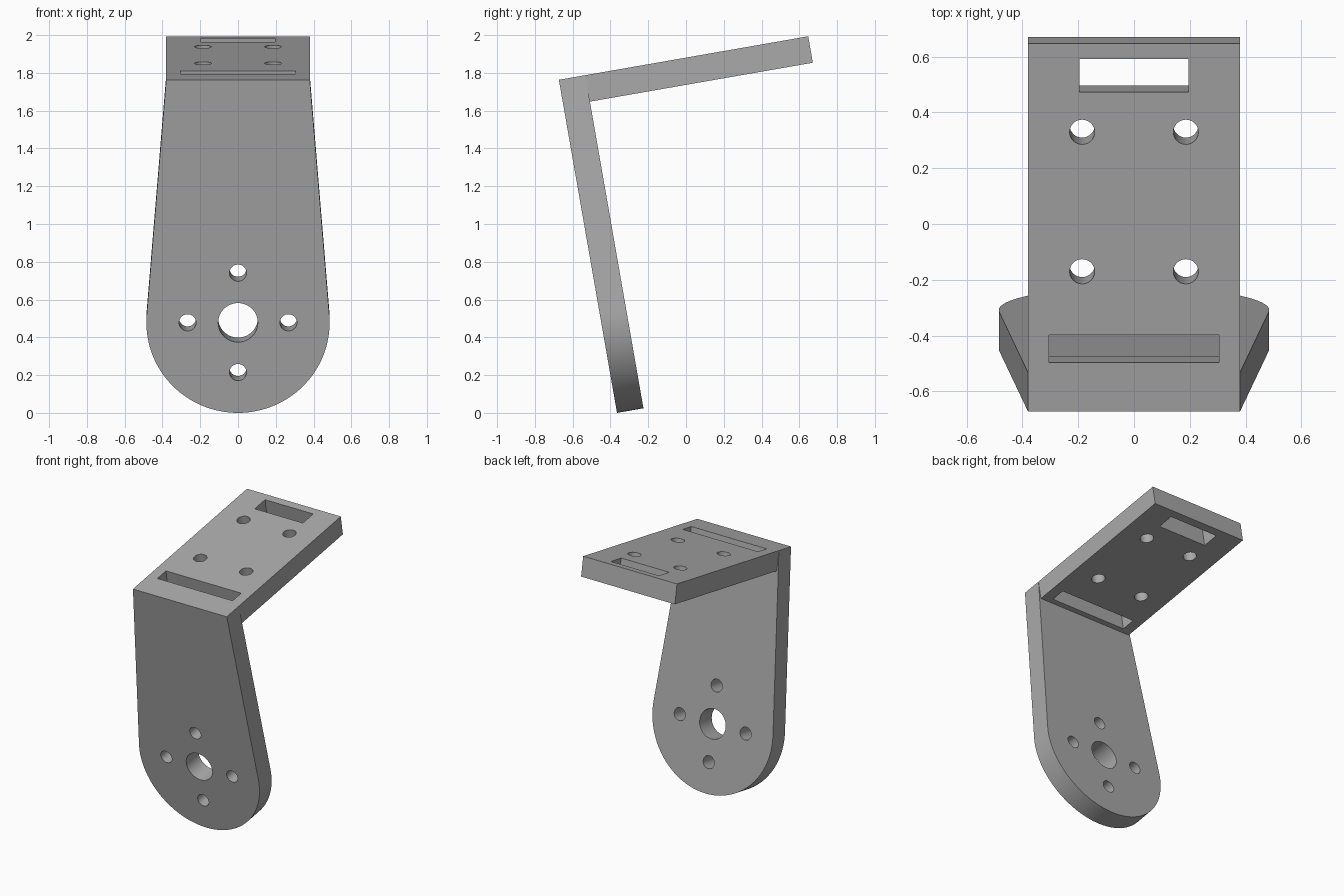
import bpy, bmesh
from math import sin, cos, pi, radians, asin
from mathutils import Matrix

cube = bpy.data.objects.get("Cube")
if cube:
    bpy.data.objects.remove(cube, do_unlink=True)

TILT = radians(9.9)
THICK = 0.142
HALF_W = 0.38        # half width of the shelf and the bend
ROUND_R = 0.485      # rounded end of the upright
HUB = 1.305          # distance from the bend down to the hub centre
LENGTH = 1.34        # shelf length

grey = bpy.data.materials.new("plain grey")
grey.use_nodes = True
colour = (0.4, 0.4, 0.4, 1)
grey.diffuse_color = colour
grey.node_tree.nodes["Principled BSDF"].inputs["Base Color"].default_value = colour


def prism(name, outline, direction):
    """Extrude a closed 3D outline along a direction."""
    bm = bmesh.new()
    face = bm.faces.new([bm.verts.new(p) for p in outline])
    new = bmesh.ops.extrude_face_region(bm, geom=[face])["geom"]
    moved = [v for v in new if isinstance(v, bmesh.types.BMVert)]
    bmesh.ops.translate(bm, verts=moved, vec=direction)
    bmesh.ops.recalc_face_normals(bm, faces=bm.faces)
    mesh = bpy.data.meshes.new(name)
    bm.to_mesh(mesh)
    bm.free()
    obj = bpy.data.objects.new(name, mesh)
    bpy.context.collection.objects.link(obj)
    mesh.materials.append(grey)
    return obj


def circle(cx, cy, r, n=48):
    return [(cx + r * cos(2 * pi * i / n), cy + r * sin(2 * pi * i / n)) for i in range(n)]


def rect(x, y0, y1):
    return [(-x, y0), (x, y0), (x, y1), (-x, y1)]


def across_shelf(name, pts, z0=-0.3, depth=0.5):
    return prism(name, [(x, y, z0) for x, y in pts], (0, 0, depth))


def across_upright(name, pts, y0=-0.2, depth=0.5):
    return prism(name, [(x, y0, z) for x, z in pts], (0, depth, 0))


def combine(target, tool, operation):
    mod = target.modifiers.new(operation.lower(), "BOOLEAN")
    mod.object, mod.operation, mod.solver = tool, operation, "EXACT"
    bpy.context.view_layer.objects.active = target
    bpy.ops.object.modifier_apply(modifier=mod.name)
    bpy.data.objects.remove(tool, do_unlink=True)


# Upright: tapered sides running tangent into a round end
a = asin((ROUND_R - HALF_W) / HUB)
arc = [a - (pi + 2 * a) * i / 64 for i in range(65)]
outline = [(-HALF_W, 0), (HALF_W, 0)]
outline += [(ROUND_R * cos(t), -HUB + ROUND_R * sin(t)) for t in arc]
bracket = across_upright("angle_bracket", outline, 0, THICK)

# Shelf joined at the bend
combine(bracket, across_shelf("shelf", rect(HALF_W, 0, LENGTH), -THICK, THICK), "UNION")

# Hub hole with four bolt holes around it
combine(bracket, across_upright("hub_cutter", circle(0, -HUB, 0.105)), "DIFFERENCE")
for i in range(4):
    t = i * pi / 2
    hole = circle(0.267 * cos(t), -HUB + 0.267 * sin(t), 0.045, 32)
    combine(bracket, across_upright("bolt_cutter", hole), "DIFFERENCE")

# Shelf screw holes and strap slots
for x in (-0.186, 0.186):
    for y in (0.51, 1.018):
        combine(bracket, across_shelf("screw_cutter", circle(x, y, 0.045, 32)), "DIFFERENCE")
for half, y0, y1 in ((0.305, 0.178, 0.279), (0.195, 1.163, 1.284)):
    combine(bracket, across_shelf("slot_cutter", rect(half, y0, y1), -0.2, 0.3), "DIFFERENCE")

# Lean the bracket and set it on the ground
bracket.data.transform(Matrix.Translation((0, -0.673, 1.77)) @ Matrix.Rotation(TILT, 4, "X"))
low = min(v.co.z for v in bracket.data.vertices)
bracket.data.transform(Matrix.Translation((0, 0, -low)))

bpy.ops.object.select_all(action="DESELECT")
bracket.select_set(True)
bpy.context.view_layer.objects.active = bracket
bpy.ops.object.shade_smooth_by_angle(angle=radians(30))
